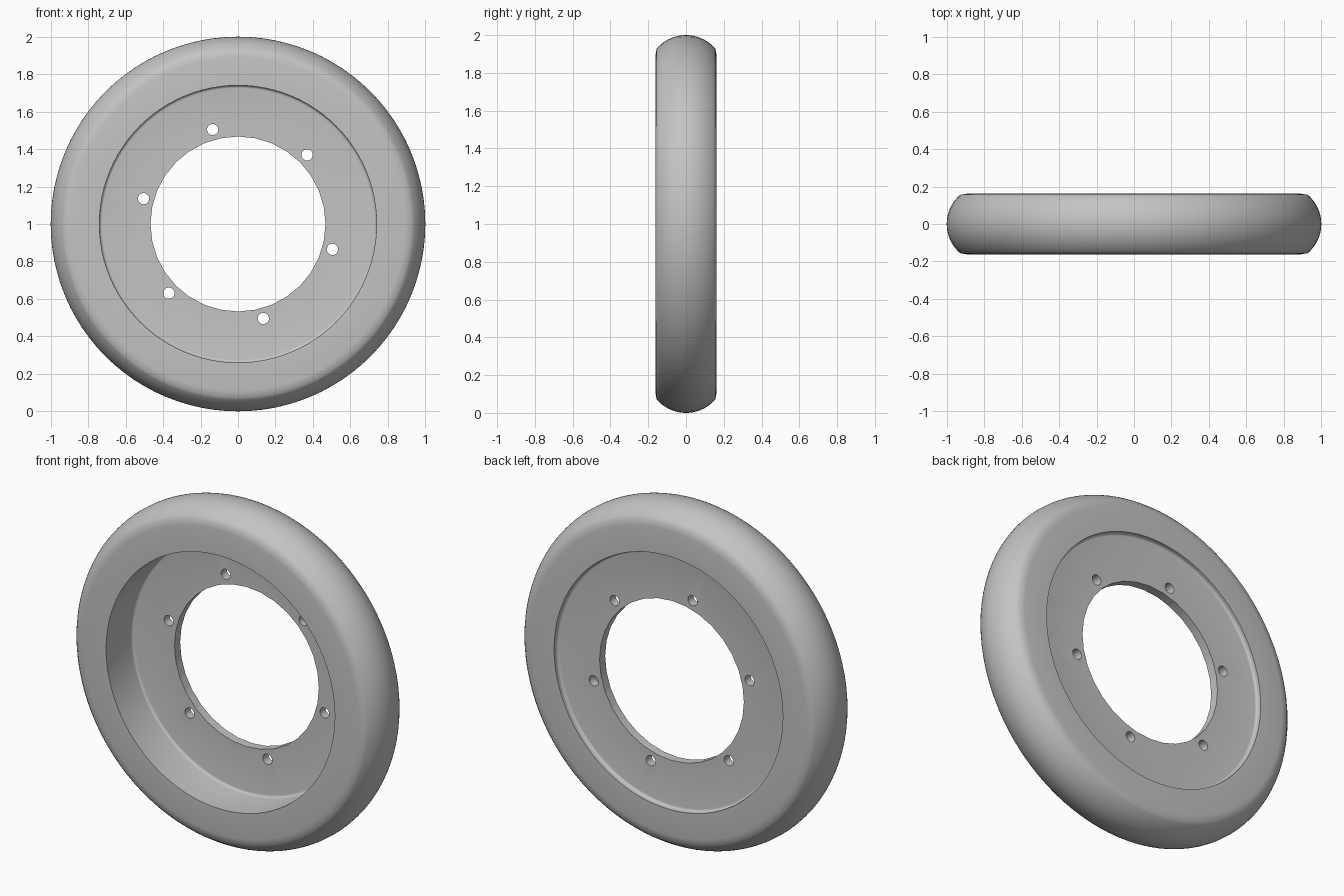
import bpy, bmesh, math
from mathutils import Matrix, Vector

if "Cube" in bpy.data.objects:
    bpy.data.objects.remove(bpy.data.objects["Cube"])

grey = bpy.data.materials.new("mid grey")
colour = (0.55, 0.55, 0.55, 1)
grey.diffuse_color = colour
grey.use_nodes = True
grey.node_tree.nodes["Principled BSDF"].inputs["Base Color"].default_value = colour

CENTRE = Vector((0, 0, 1))
HALF = 0.162        # half of the tyre width
SEGMENTS = 96


def arc(r, y, radius, start, end, steps):
    """Points (radius, y) along an arc of the cross-section, angles in degrees."""
    angles = [math.radians(start + (end - start) * i / steps) for i in range(steps + 1)]
    return [(r + radius * math.cos(a), y + radius * math.sin(a)) for a in angles]


def lathe(name, profile):
    """Spin a closed (radius, y) profile around the axle."""
    bm = bmesh.new()
    rings = []
    for i in range(SEGMENTS):
        a = 2 * math.pi * i / SEGMENTS
        rings.append([bm.verts.new((r * math.cos(a), y, 1 + r * math.sin(a))) for r, y in profile])
    n = len(profile)
    for i, ring in enumerate(rings):
        after = rings[(i + 1) % SEGMENTS]
        for j in range(n):
            k = (j + 1) % n
            bm.faces.new((ring[j], ring[k], after[k], after[j]))
    bmesh.ops.recalc_face_normals(bm, faces=bm.faces)
    mesh = bpy.data.meshes.new(name)
    bm.to_mesh(mesh)
    bm.free()
    mesh.materials.append(grey)
    obj = bpy.data.objects.new(name, mesh)
    bpy.context.collection.objects.link(obj)
    return obj


def add_cutter(bm, radius, sides, x=0, z=0):
    """Cylinder parallel to the axle."""
    place = Matrix.Translation(CENTRE + Vector((x, 0, z))) @ Matrix.Rotation(math.pi / 2, 4, 'X')
    bmesh.ops.create_cone(bm, cap_ends=True, segments=sides, radius1=radius,
                          radius2=radius, depth=1, matrix=place)


# Cross-section: domed tread, flat sidewalls, deep front and shallow back recess
web_front, web_back, fillet = 0.08, 0.132, 0.015
profile = [(0.3, web_front)]
profile += arc(0.74 - fillet, web_front - fillet, fillet, 90, 0, 4)
profile += [(0.74, -HALF), (0.89, -HALF)]
profile += arc(0.796, 0, 0.204, -50, 50, 20)
profile += [(0.89, HALF), (0.74, HALF)]
profile += arc(0.74 - fillet, web_back + fillet, fillet, 0, -90, 4)
profile += [(0.3, web_back)]
wheel = lathe("wheel_ring", profile)

# Centre bore and six bolt holes
bm = bmesh.new()
add_cutter(bm, 0.467, 32)
for i in range(6):
    a = math.radians(45 + 60 * i)
    add_cutter(bm, 0.03, 24, 0.522 * math.cos(a), 0.522 * math.sin(a))
cutter_mesh = bpy.data.meshes.new("hole_cutter")
bm.to_mesh(cutter_mesh)
bm.free()
cutter = bpy.data.objects.new("hole_cutter", cutter_mesh)
cutter.hide_render = True
bpy.context.collection.objects.link(cutter)

cut = wheel.modifiers.new("holes", 'BOOLEAN')
cut.operation = 'DIFFERENCE'
cut.solver = 'EXACT'
cut.object = cutter
bpy.context.view_layer.objects.active = wheel
wheel.select_set(True)
bpy.ops.object.modifier_apply(modifier=cut.name)
bpy.data.objects.remove(cutter)

# Soft tread and shoulders, crisp rims
bpy.ops.object.select_all(action='DESELECT')
wheel.select_set(True)
bpy.ops.object.shade_smooth_by_angle(angle=math.radians(42))
